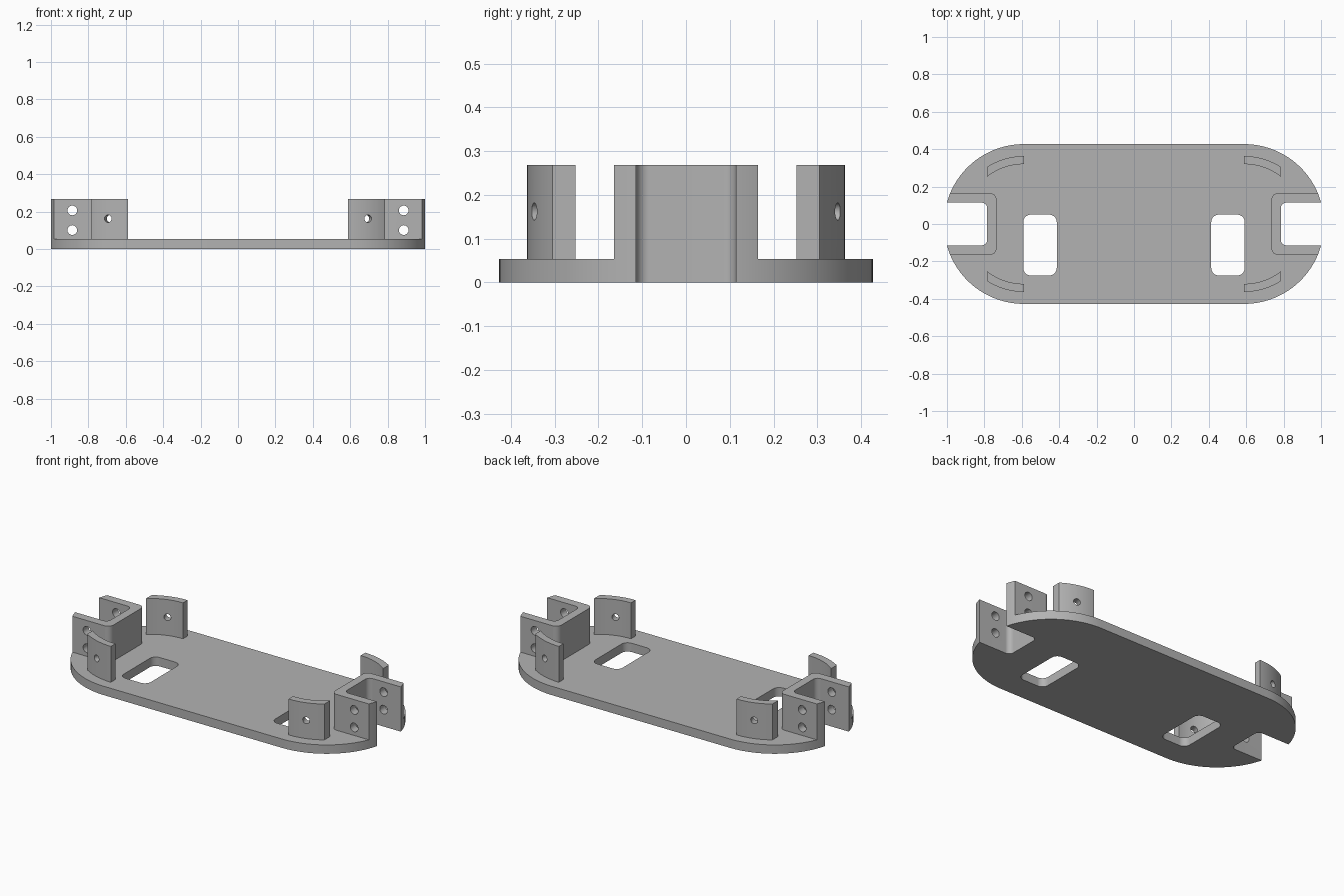
import bpy, bmesh, math
from mathutils import Matrix, Vector

if "Cube" in bpy.data.objects:
    bpy.data.objects.remove(bpy.data.objects["Cube"])

PLATE_TOP, TOP = 0.053, 0.268
HALF_DEPTH, ARC_X = 0.427, 0.589
SLOT_X, WALL_X = 0.785, 0.735
SLOT_Y, WALL_Y = 0.114, 0.165

grey = bpy.data.materials.new("plain grey")
grey.use_nodes = True
colour = (0.45, 0.45, 0.45, 1)
grey.diffuse_color = colour
grey.node_tree.nodes["Principled BSDF"].inputs["Base Color"].default_value = colour


def rounded_rect(x0, x1, y0, y1, r, steps=20):
    """Outline of a rectangle with rounded corners."""
    corners = [(x1 - r, y1 - r), (x0 + r, y1 - r), (x0 + r, y0 + r), (x1 - r, y0 + r)]
    pts = []
    for k, (cx, cy) in enumerate(corners):
        for i in range(steps + 1):
            a = (k + i / steps) * math.pi / 2
            p = (cx + r * math.cos(a), cy + r * math.sin(a))
            if not pts or math.dist(p, pts[-1]) > 1e-5:
                pts.append(p)
    return pts


def add_object(name, bm):
    bmesh.ops.recalc_face_normals(bm, faces=bm.faces)
    mesh = bpy.data.meshes.new(name)
    bm.to_mesh(mesh)
    bm.free()
    mesh.materials.append(grey)
    obj = bpy.data.objects.new(name, mesh)
    bpy.context.collection.objects.link(obj)
    return obj


def prism(name, outline, z0, z1, side=1):
    """Extrude an outline upwards; side=-1 mirrors it to the right."""
    bm = bmesh.new()
    face = bm.faces.new([bm.verts.new((side * x, y, z0)) for x, y in outline])
    new = bmesh.ops.extrude_face_region(bm, geom=[face])["geom"]
    verts = [g for g in new if isinstance(g, bmesh.types.BMVert)]
    bmesh.ops.translate(bm, verts=verts, vec=(0, 0, z1 - z0))
    return add_object(name, bm)


def drill(name, centre, direction, radius, length):
    bm = bmesh.new()
    turn = Vector(direction).to_track_quat("Z", "Y").to_matrix().to_4x4()
    bmesh.ops.create_cone(bm, cap_ends=True, segments=20, radius1=radius, radius2=radius,
                          depth=length, matrix=Matrix.Translation(centre) @ turn)
    return add_object(name, bm)


def carve(obj, cutter, operation="DIFFERENCE"):
    """Apply a boolean, then discard the cutter."""
    cutter.hide_render = True
    mod = obj.modifiers.new("carve", "BOOLEAN")
    mod.operation, mod.object, mod.solver = operation, cutter, "EXACT"
    result = bpy.data.meshes.new_from_object(
        obj.evaluated_get(bpy.context.evaluated_depsgraph_get()))
    obj.modifiers.clear()
    obj.data = result
    bpy.data.objects.remove(cutter)


def stadium(name, z0, z1):
    end = ARC_X + HALF_DEPTH
    return prism(name, rounded_rect(-end, end, -HALF_DEPTH, HALF_DEPTH, HALF_DEPTH, 32), z0, z1)


def slot(side):
    return prism("slot_cutter", rounded_rect(SLOT_X, 1.2, -SLOT_Y, SLOT_Y, 0.03), -0.1, 0.4, side)


# Base plate with end slots and rounded windows
plate = stadium("base_plate", 0, PLATE_TOP)
parts = [plate]
for side in (1, -1):
    carve(plate, slot(side))
    window = rounded_rect(0.413, 0.592, -0.275, 0.05, 0.04)
    carve(plate, prism("window_cutter", window, -0.1, 0.2, side))

for side, label in ((1, "left"), (-1, "right")):
    # U-shaped bracket round the slot, ends trimmed to the plate outline
    bracket = prism(label + "_bracket", rounded_rect(WALL_X, 1.2, -WALL_Y, WALL_Y, 0.035),
                    PLATE_TOP, TOP, side)
    carve(bracket, stadium("trim", -0.1, 0.4), "INTERSECT")
    carve(bracket, slot(side))
    for z in (0.101, 0.206):
        carve(bracket, drill("bolt_hole", (side * 0.886, 0, z), (0, 1, 0), 0.026, 0.6))
    parts.append(bracket)

    # Curved tabs, each with one radial screw hole
    for front, place in ((-1, "front"), (1, "back")):
        outline = []
        for radius, order in ((0.363, 1), (0.32, -1)):
            last = math.asin(0.197 / radius)
            arc = [(ARC_X + radius * math.sin(last * i / 16),
                    front * radius * math.cos(last * i / 16)) for i in range(17)]
            outline += arc[::order]
        tab = prism(f"{label}_{place}_tab", outline, PLATE_TOP, TOP, side)
        a = math.radians(17)
        out = Vector((side * math.sin(a), front * math.cos(a), 0))
        centre = Vector((side * ARC_X, 0, 0.162)) + out * 0.34
        carve(tab, drill("screw_hole", centre, out, 0.02, 0.15))
        parts.append(tab)

# Smooth the curves, keep the corners crisp
bpy.ops.object.select_all(action="DESELECT")
for obj in parts:
    obj.select_set(True)
bpy.context.view_layer.objects.active = plate
bpy.ops.object.shade_smooth_by_angle(angle=math.radians(30))
